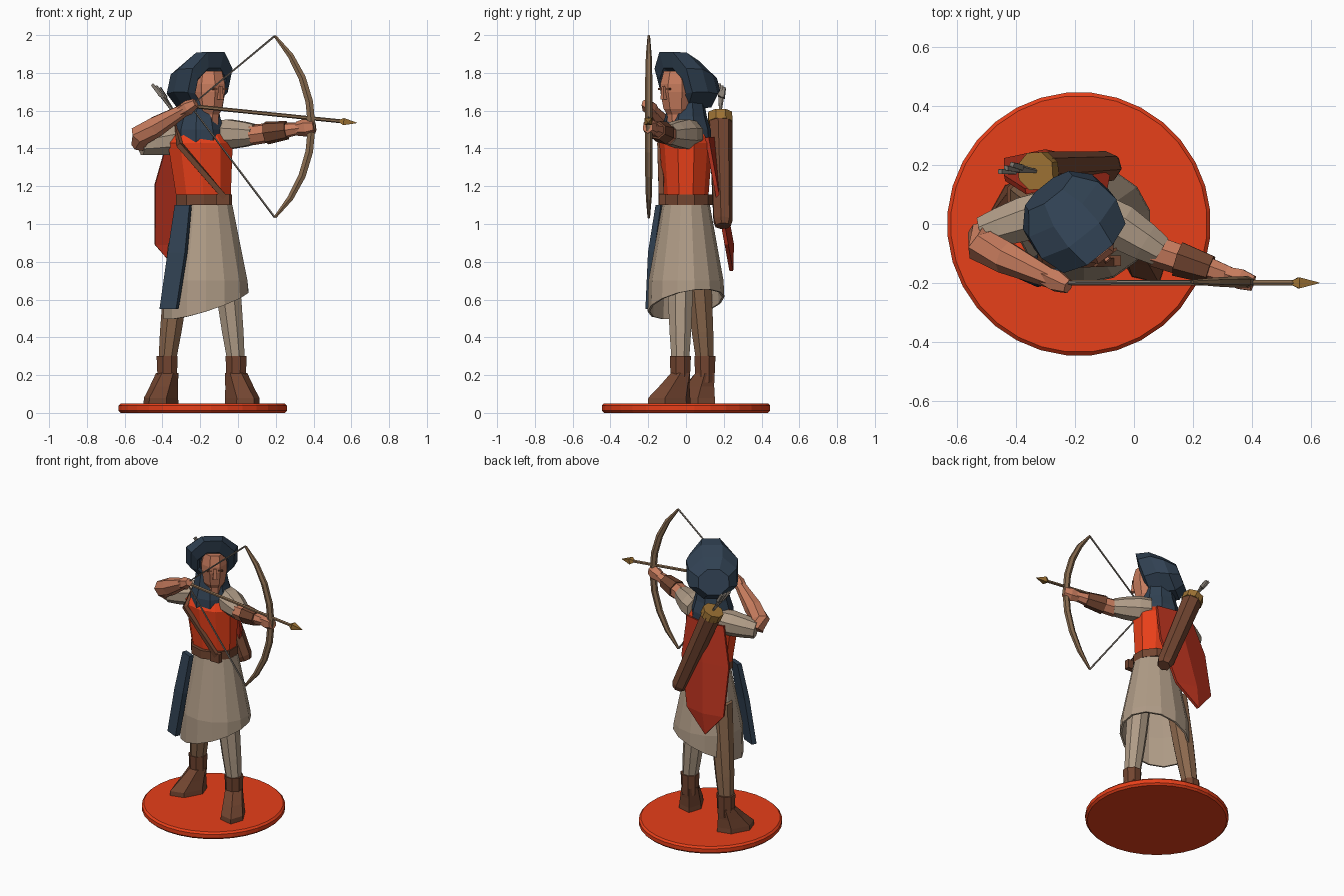
import bpy, bmesh, math
from mathutils import Vector as V

if "Cube" in bpy.data.objects:
    bpy.data.objects.remove(bpy.data.objects["Cube"])


def material(name, red, green, blue):
    mat = bpy.data.materials.new(name)
    mat.use_nodes = True
    mat.diffuse_color = (red, green, blue, 1)
    mat.node_tree.nodes["Principled BSDF"].inputs["Base Color"].default_value = mat.diffuse_color
    return mat


RED = material("bright red", .8, .05, .01)
CAPE = material("cape red", .45, .03, .012)
LINEN = material("linen beige", .43, .33, .24)
TAN = material("tan brown", .26, .14, .075)
LEATHER = material("dark leather", .17, .06, .03)
BLUE = material("hood blue", .03, .053, .085)
SKIN = material("skin", .57, .2, .11)
WOOD = material("bow wood", .25, .15, .08)
GOLD = material("old gold", .34, .17, .035)
GREY = material("string grey", .23, .2, .17)

RIGHTWARD, BACK, UP = V((1, 0, 0)), V((0, 1, 0)), V((0, 0, 1))


def finish(name, bm, mat):
    bmesh.ops.recalc_face_normals(bm, faces=bm.faces)
    mesh = bpy.data.meshes.new(name)
    bm.to_mesh(mesh)
    bm.free()
    mesh.materials.append(mat)
    part = bpy.data.objects.new(name, mesh)
    bpy.context.collection.objects.link(part)
    return part


def tube(name, mat, path, widths, sides=8, ref=UP, axis=None, flat=1, depths=None, caps=True, hem=None):
    """Loft polygon rings along a path; depths are measured along ref."""
    bm = bmesh.new()
    rings = []
    grow = 1 / math.cos(math.pi / sides)
    depths = depths or [width * flat for width in widths]
    for i, (point, width, depth) in enumerate(zip(path, widths, depths)):
        along = V(axis) if axis else path[min(i + 1, len(path) - 1)] - path[max(i - 1, 0)]
        along.normalize()
        v = (ref - along * ref.dot(along)).normalized()
        u = v.cross(along)
        ring = []
        for k in range(sides):
            angle = 2 * math.pi * (k + .5) / sides
            spot = point + (u * width * math.cos(angle) + v * depth * math.sin(angle)) * grow
            if hem and i == 0:
                spot.z = hem(angle)
            ring.append(bm.verts.new(spot))
        rings.append(ring)
    for low, high in zip(rings, rings[1:]):
        for k in range(sides):
            j = (k + 1) % sides
            bm.faces.new((low[k], low[j], high[j], high[k]))
    if caps:
        bm.faces.new(rings[0])
        bm.faces.new(rings[-1])
    return finish(name, bm, mat)


def stack(name, mat, centre, heights, widths, ref=BACK, **options):
    """Upright loft: rings piled up over one spot."""
    path = [V((centre.x, centre.y, height)) for height in heights]
    return tube(name, mat, path, widths, ref=ref, axis=UP, **options)


def between(start, end, *fractions):
    return [start.lerp(end, fraction) for fraction in fractions]


WAIST = V((-.18, 0, 1.1))
CHEST = V((-.2, 0, 1.43))

# Round stand with a softened edge
stand = stack("stand", RED, V((-.187, 0, 0)), (0, .05), (.446, .446), sides=32)
bevel = stand.modifiers.new("soft edge", "BEVEL")
bevel.width = .012
bevel.limit_method = "ANGLE"

# Legs and boots, with the toes turned outward
for side, turn, ankle, hip, cloth in (
        ("left", 1, V((-.01, -.03, .3)), V((-.08, -.03, .9)), LINEN),
        ("right", -1, V((-.375, .1, .3)), V((-.3, .05, .9)), TAN)):
    toe = V((turn / 2, -.9, 0))
    sole = V((ankle.x, ankle.y, .05)) + toe * .065
    tube(side + "_leg", cloth, between(ankle - UP * .03, hip, 0, .25, .5, 1), (.046, .057, .064, .07),
         ref=BACK, axis=UP)
    stack(side + "_boot_cuff", LEATHER, ankle, (.16, .3), (.05, .056))
    tube(side + "_boot", LEATHER, [sole, sole + UP * .03, sole + UP * .09 - toe * .03, ankle - UP * .09],
         (.07, .068, .06, .052), sides=6, ref=toe, axis=UP, depths=(.112, .11, .08, .05))

# Long skirt with a slanting hem
skirt = stack("tunic_skirt", LINEN, WAIST + RIGHTWARD * .01, (.6, .7, .9, WAIST.z),
              (.225, .22, .18, .14), sides=14, flat=.88, caps=False,
              hem=lambda angle: .575 + .08 * math.cos(angle - .5))
skirt.modifiers.new("thickness", "SOLIDIFY").thickness = .012

# Hanging sash panel at the right hip
tube("hip_panel", BLUE, [V((-.29, -.13, WAIST.z)), V((-.32, -.165, .85)), V((-.365, -.18, .55))],
     (.043, .05, .048), sides=4, ref=V((.4, .9, 0)), axis=UP, flat=.35)

# Torso, belt, buckle and cowl
tube("torso", RED, [WAIST, CHEST, CHEST + UP * .06], (.14, .172, .13), sides=10,
     ref=BACK, axis=UP, flat=.78)
stack("belt", LEATHER, WAIST, (1.1, 1.155), (.148, .148), sides=10, flat=.93)
stack("belt_buckle", LEATHER, V((-.08, -.125, 0)), (1.1, 1.16), (.035, .035), sides=4, flat=.5)
stack("cowl", BLUE, CHEST, (1.43, 1.5, 1.57, 1.66), (.128, .125, .105, .09), sides=9)

# Chest strap running over the shoulder
tube("chest_strap", LEATHER, [V((-.32, .1, 1.42)), V((-.32, 0, 1.51)), V((-.31, -.135, 1.42)),
                              V((-.07, -.13, 1.14))], [.014] * 4, sides=4)

# Head, turned toward the target
FACE = V((.62, -.78, 0))
CHEEK = V((.78, .62, 0))
HEAD = V((-.155, -.04, 0))
stack("head", SKIN, HEAD, (1.5, 1.58, 1.61, 1.7, 1.74, 1.81), (.045, .05, .066, .08, .08, .065),
      ref=FACE, flat=1.2)
stack("nose", SKIN, HEAD + FACE * .098, (1.66, 1.73), (.014, .008), sides=4, ref=FACE)
for side, turn in (("left", 1), ("right", -1)):
    stack(side + "_eye", LEATHER, HEAD + FACE * .094 + CHEEK * turn * .034, (1.71, 1.72),
          (.015, .015), sides=4, ref=FACE, flat=.3)

# Hood: from the inner rim, over the edge and round the back of the head
tube("hood", BLUE, [CHEST + UP * lift + FACE * reach for reach, lift in
                    ((.05, .29), (.09, .3), (.085, .33), (0, .33), (-.08, .31), (-.145, .31))],
     (.08, .095, .135, .162, .15, .095), ref=UP, axis=FACE - UP * .33,
     depths=(.08, .1, .16, .155, .13, .08))

# Cape: ridged rows narrowing to a tip, given thickness
NAPE = V((-.23, .12, 1.46))
TIP = V((-.32, .25, .75))
bm = bmesh.new()
rows = []
for fraction, reach in ((0, .14), (.35, .18), (.8, .14)):
    middle = NAPE.lerp(TIP, fraction)
    rows.append([bm.verts.new(middle + RIGHTWARD * reach * k - BACK * .03 * abs(k) + BACK * .03)
                 for k in (-1, 0, 1)])
tip = bm.verts.new(TIP)
for k in (0, 1):
    for upper, lower in zip(rows, rows[1:]):
        bm.faces.new((upper[k], upper[k + 1], lower[k + 1], lower[k]))
    bm.faces.new((rows[-1][k], rows[-1][k + 1], tip))
cape = finish("cape", bm, CAPE)
cape.modifiers.new("thickness", "SOLIDIFY").thickness = .02

# Quiver across the back, with its rim and spare arrows
QUIVER_END = V((-.08, .195, .99))
QUIVER_MOUTH = V((-.335, .18, 1.585))
tube("quiver", LEATHER, between(QUIVER_END, QUIVER_MOUTH, 0, .05, .94), (.038, .048, .058), sides=7)
tube("quiver_rim", GOLD, between(QUIVER_END, QUIVER_MOUTH, .92, 1), (.063, .063))
for k in (-1, 0, 1):
    nock = QUIVER_MOUTH + V((-.1 + .02 * k, .012 * k + .01, .145 - .01 * k))
    tube("spare_arrow", GREY, [QUIVER_MOUTH, nock], (.006, .006), sides=5)
    tube("spare_fletching", GREY, between(QUIVER_MOUTH, nock, .6, 1), (.01, .008), sides=4)

# Bow arm, reaching forward to the grip
SHOULDER = V((-.11, .03, 1.475))
ELBOW = V((.1, -.1, 1.475))
GRIP = V((.39, -.197, 1.515))
tube("left_sleeve", LINEN, between(SHOULDER, ELBOW, 0, .3, .7, .95), (.07, .078, .065, .052))
tube("left_forearm", SKIN, between(ELBOW, GRIP, -.1, .2, .8), (.05, .048, .028), sides=7)
tube("left_bracer", LEATHER, between(ELBOW, GRIP, .17, .55), (.056, .045), sides=7)
tube("left_hand", SKIN, between(ELBOW, GRIP, .73, .9, 1.05), (.026, .034, .026), sides=6, flat=1.25)

# Drawing arm, folded back at the elbow
SHOULDER = V((-.27, .05, 1.455))
ELBOW = V((-.515, -.03, 1.42))
DRAW = V((-.25, -.2, 1.625))
bend = ELBOW + V((0, -.045, .05))
tube("right_sleeve", LINEN, between(SHOULDER, ELBOW, 0, .4, .75, 1), (.07, .075, .065, .054))
tube("right_forearm", SKIN, [ELBOW] + between(bend, DRAW, 0, .3, .9), (.045, .054, .052, .03), sides=7)
tube("right_hand", SKIN, between(bend, DRAW, .8, .95, 1.1), (.03, .035, .022), sides=6)

# Bow limbs follow an arc that tapers toward both tips
RADIUS, SPREAD, STEPS = .69, .77, 8
arc, girth = [], []
for k in range(STEPS + 1):
    turn = 2 * k / STEPS - 1
    angle = turn * SPREAD
    arc.append(GRIP + V((math.cos(angle) - 1, 0, math.sin(angle))) * RADIUS)
    girth.append(.02 - .013 * turn ** 4)
tube("bow", WOOD, arc, girth, sides=6, ref=BACK, flat=.85)
tube("bow_grip", LEATHER, [GRIP - UP * .055, GRIP + UP * .055], (.022, .022), sides=6)

# String and nocked arrow
tube("bowstring", GREY, [arc[0], DRAW, arc[-1]], [.005] * 3, sides=5, ref=BACK)
point = V((.63, -.2, 1.535))
tube("arrow_shaft", WOOD, between(DRAW, point, 0, .92), (.009, .009), sides=6)
tube("arrow_head", GOLD, between(DRAW, point, .89, .92, 1), (.006, .019, .001), sides=4)
